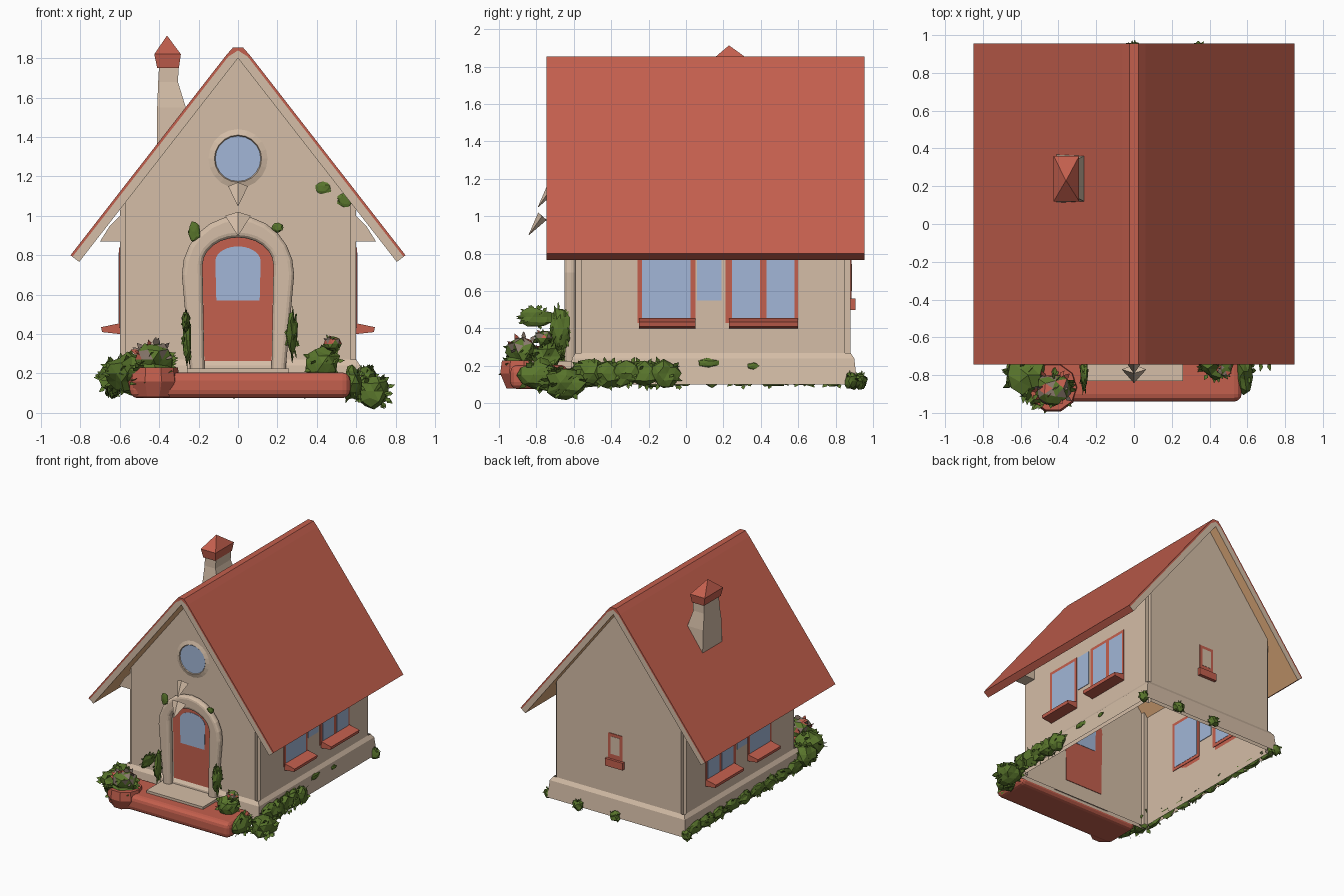
import bpy, bmesh, math, random
from mathutils import Vector

if "Cube" in bpy.data.objects:
    bpy.data.objects.remove(bpy.data.objects["Cube"])

random.seed(4)


def mat(name, rgb):
    m = bpy.data.materials.new(name)
    m.diffuse_color = (*rgb, 1)
    m.use_nodes = True
    m.node_tree.nodes["Principled BSDF"].inputs["Base Color"].default_value = m.diffuse_color
    return m


RED = mat("brick red", (0.55, 0.115, 0.075))
CREAM = mat("cream plaster", (0.66, 0.51, 0.385))
BLUE = mat("glass blue", (0.36, 0.47, 0.68))
GREEN = mat("leaf green", (0.10, 0.18, 0.025))
WOOD = mat("orange wood", (0.74, 0.41, 0.20))
GREY = mat("dull blossom", (0.25, 0.19, 0.15))


def finish(name, bm, mats, recalc=True):
    if recalc:
        bmesh.ops.recalc_face_normals(bm, faces=bm.faces)
    me = bpy.data.meshes.new(name)
    bm.to_mesh(me)
    bm.free()
    for m in mats:
        me.materials.append(m)
    ob = bpy.data.objects.new(name, me)
    bpy.context.collection.objects.link(ob)
    return ob


def prism(name, pts, axis, a, b, mats, rule=None, drop=None):
    """Closed outline extruded from a to b along x or y."""
    bm = bmesh.new()
    put = (lambda u, w, t: (u, t, w)) if axis == 'y' else (lambda u, w, t: (t, u, w))
    A = [bm.verts.new(put(u, w, a)) for u, w in pts]
    B = [bm.verts.new(put(u, w, b)) for u, w in pts]
    bm.faces.new(A)
    bm.faces.new(B[::-1])
    for i in range(len(pts)):
        j = (i + 1) % len(pts)
        bm.faces.new((A[i], B[i], B[j], A[j]))
    bmesh.ops.recalc_face_normals(bm, faces=bm.faces)
    bm.normal_update()
    if rule:
        for f in bm.faces:
            f.material_index = rule(f)
    if drop:
        bmesh.ops.delete(bm, geom=[f for f in bm.faces if drop(f)], context='FACES')
    return finish(name, bm, mats, recalc=False)


def box(name, x, y, z, m, bevel=0):
    ob = prism(name, [(x[0], z[0]), (x[1], z[0]), (x[1], z[1]), (x[0], z[1])], 'y', y[0], y[1], [m])
    if bevel:
        md = ob.modifiers.new("bevel", 'BEVEL')
        md.width, md.segments = bevel, 3
    return ob


def arch(r, foot, spring, h, base, n=12):
    """Arched outline, right foot over the top to the left foot."""
    top = [(r * math.cos(math.pi * i / n), spring + h * math.sin(math.pi * i / n)) for i in range(n + 1)]
    return [(foot, base)] + top + [(-foot, base)]


def loft(name, rings, m, cap=False):
    bm = bmesh.new()
    vs = [[bm.verts.new(p) for p in r] for r in rings]
    n = len(rings[0])
    for a, b in zip(vs, vs[1:]):
        for i in range(n):
            bm.faces.new((a[i], a[(i + 1) % n], b[(i + 1) % n], b[i]))
    if cap:
        bm.faces.new(vs[0][::-1])
        bm.faces.new(vs[-1])
    return finish(name, bm, [m])


def foliage(name, c, r, leaves=25, flower=0.0):
    """Ragged clump with loose leaves; a share of the faces are blossoms."""
    bm = bmesh.new()
    bmesh.ops.create_icosphere(bm, subdivisions=2, radius=1)
    for v in bm.verts:
        v.co *= random.uniform(0.65, 1.02)
    for _ in range(leaves):
        d = Vector([random.gauss(0, 1) for _ in range(3)]).normalized()
        s = d.orthogonal().normalized() * 0.16
        bm.faces.new([bm.verts.new(p) for p in (d * 0.7, d * 0.9 + s, d * 1.15, d * 0.9 - s)])
    for v in bm.verts:
        v.co = Vector([c[i] + v.co[i] * r[i] for i in range(3)])
        v.co.z = max(v.co.z, 0.0)
    for f in bm.faces:
        if f.calc_center_median().z > c[2] and random.random() < flower:
            f.material_index = random.choice((1, 2, 2))
    return finish(name, bm, [GREEN, RED, GREY], recalc=False)


# Walls: open-bottomed shell with softened corners, reaching into the roof
X, Y0, Y1 = 0.60, -0.59, 0.88
walls = prism("walls", [(-X, 0.1), (X, 0.1), (X, 1.05), (0, 1.82), (-X, 1.05)], 'y', Y0, Y1, [CREAM],
              drop=lambda f: abs(f.normal.z) > 0.3)
bm = bmesh.new()
bm.from_mesh(walls.data)
bmesh.ops.bevel(bm, geom=[e for e in bm.edges if abs(e.verts[0].co.x - e.verts[1].co.x) < 1e-4
                          and abs(e.verts[0].co.y - e.verts[1].co.y) < 1e-4],
                offset=0.03, segments=2, affect='EDGES')
bm.to_mesh(walls.data)
bm.free()


# Plinth skirt
def foot(d, z):
    return [(-X - d, Y0 - d, z), (X + d, Y0 - d, z), (X + d, Y1 + d, z), (-X - d, Y1 + d, z)]


loft("plinth", [foot(0, 0.27), foot(0.02, 0.24), foot(0.035, 0.1)], CREAM)

# Roof: red covering over a board with cream gable edges and wooden underside
outer = [(-0.85, 0.80), (-0.06, 1.815), (-0.025, 1.855), (0.025, 1.855), (0.06, 1.815), (0.85, 0.80)]
middle = [(0.84, 0.792), (0.05, 1.807), (0, 1.84), (-0.05, 1.807), (-0.84, 0.792)]
inner = [(0.806, 0.766), (0, 1.80), (-0.806, 0.766)]


def board_rule(f):
    if abs(f.normal.y) > 0.5:
        return 1
    return 2 if f.normal.z < -0.1 and abs(f.calc_center_median().x) < 0.7 else 0


prism("roof_covering", outer + middle, 'y', -0.745, 0.955, [RED])
prism("roof_board", middle[::-1] + inner, 'y', -0.745, 0.955, [RED, CREAM, WOOD], board_rule)
for s in (-1, 1):
    prism("eave_bracket", [(s * 0.6, 0.87), (s * 0.70, 0.87), (s * 0.65, 0.95), (s * 0.6, 1.0)],
          'y', -0.56, -0.45, [CREAM])


# Chimney with pyramid cap
def rect(x0, x1, y0, y1, z):
    return [(x0, y0, z), (x1, y0, z), (x1, y1, z), (x0, y1, z)]


loft("chimney", [rect(-0.41, -0.25, 0.11, 0.37, 1.3), rect(-0.41, -0.265, 0.12, 0.36, 1.55),
                 rect(-0.405, -0.305, 0.14, 0.34, 1.68), rect(-0.40, -0.30, 0.14, 0.34, 1.77)], CREAM, True)
loft("chimney_cap", [rect(-0.41, -0.30, 0.13, 0.35, 1.75), rect(-0.425, -0.29, 0.12, 0.36, 1.82),
                     rect(-0.362, -0.358, 0.228, 0.232, 1.912)], RED, True)

# Door, its glass and the arched surround
T = 0.0045
prism("door", arch(0.18, 0.17, 0.75, 0.14, 0.22), 'y', Y0 - T, Y0 + T, [RED])
prism("door_glass", arch(0.115, 0.11, 0.77, 0.075, 0.57), 'y', Y0 - T - 0.003, Y0 + T + 0.003, [BLUE])
ring = arch(0.285, 0.24, 0.70, 0.30, 0.2) + arch(0.18, 0.17, 0.75, 0.14, 0.2)[::-1]
surround = prism("door_surround", ring, 'y', -0.65, Y0, [CREAM])
md = surround.modifiers.new("bevel", 'BEVEL')
md.width, md.segments, md.limit_method = 0.025, 3, 'ANGLE'

# Keystone spike and small ornament above the door
for name, y, z, r in (("keystone", -0.79, 1.0, 0.065), ("gable_ornament", -0.74, 1.15, 0.05)):
    loft(name, [[(-r, y + 0.02, z), (0, y, z + 0.02), (r, y + 0.02, z), (0, y + 0.045, z - 0.02)],
                [(-0.002, y - 0.05, z - 0.1), (0, y - 0.052, z - 0.1),
                 (0.002, y - 0.05, z - 0.1), (0, y - 0.048, z - 0.1)]], CREAM, True)


# Round gable window
def circle(r, n=20):
    return [(r * math.cos(2 * math.pi * i / n), 1.29 + r * math.sin(2 * math.pi * i / n)) for i in range(n)]


prism("gable_glass", circle(0.115), 'y', Y0 - T, Y0 + T, [BLUE])
rim = bmesh.new()
rings = [[rim.verts.new((u, y, w)) for u, w in circle(r)] for r, y in ((0.115, Y0), (0.12, Y0 - 0.01), (0.15, Y0))]
for a, b in zip(rings, rings[1:]):
    for i in range(20):
        rim.faces.new((a[i], a[(i + 1) % 20], b[(i + 1) % 20], b[i]))
finish("gable_window_rim", rim, [CREAM])

# Side windows: frames, panes and sills on both walls
for s in (-1, 1):
    wx = s * X

    def plate(name, y0, y1, z0, z1, t, m):
        box(name, (wx - t, wx + t), (y0, y1), (z0, z1), m)

    plate("window_frame", -0.26, 0.05, 0.43, 0.84, T, RED)
    plate("window_pane", -0.235, 0.025, 0.455, 0.815, T + 0.002, BLUE)
    plate("middle_pane", 0.06, 0.19, 0.55, 0.83, T, BLUE)
    plate("window_frame", 0.21, 0.60, 0.43, 0.84, T, RED)
    for y0 in (0.245, 0.43):
        plate("window_pane", y0, y0 + 0.15, 0.455, 0.815, T + 0.002, BLUE)
    for y0, y1 in ((-0.25, 0.05), (0.23, 0.60)):
        sill = [(wx, 0.40), (s * 0.69, 0.41), (s * 0.695, 0.435), (wx, 0.455)]
        prism("window_sill", sill, 'y', y0, y1, [RED])

# Small back window
box("back_frame", (-0.035, 0.095), (Y1 - T, Y1 + T), (0.54, 0.77), RED)
box("back_pane", (-0.01, 0.07), (Y1 - 0.0065, Y1 + 0.0065), (0.60, 0.745), CREAM)
box("back_sill", (-0.05, 0.11), (Y1, Y1 + 0.025), (0.50, 0.56), RED)

# Porch step, landing and planters
box("porch_step", (-0.55, 0.57), (-0.94, -0.63), (0.075, 0.205), RED, 0.04)
box("landing", (-0.26, 0.26), (-0.83, -0.59), (0.12, 0.225), CREAM)


def ring_pts(cx, cy, r, z, n=10):
    return [(cx + r * math.cos(2 * math.pi * i / n), cy + r * math.sin(2 * math.pi * i / n), z) for i in range(n)]


loft("planter", [ring_pts(-0.43, -0.865, 0.10, 0.08), ring_pts(-0.43, -0.865, 0.135, 0.16),
                 ring_pts(-0.43, -0.865, 0.125, 0.23)], RED, True)

# Bushes and flowers at the front
foliage("planter_flowers", (-0.43, -0.87, 0.27), (0.11, 0.10, 0.10), 40, 0.55)
foliage("planter_leaves", (-0.45, -0.89, 0.19), (0.14, 0.11, 0.08), 30)
foliage("left_bush", (-0.56, -0.80, 0.20), (0.13, 0.14, 0.11))
foliage("left_corner_bush", (-0.62, -0.66, 0.18), (0.10, 0.12, 0.10))
foliage("right_bush", (0.43, -0.74, 0.25), (0.10, 0.09, 0.09))
foliage("right_flowers", (0.48, -0.76, 0.35), (0.05, 0.05, 0.05), 15, 0.6)
foliage("right_corner_bush", (0.58, -0.78, 0.15), (0.06, 0.13, 0.10))
foliage("right_trailing_bush", (0.69, -0.64, 0.11), (0.10, 0.13, 0.10))

# Hedges along the side walls
for i in range(5):
    foliage("right_hedge", (0.655, -0.52 + i * 0.1, 0.16), (0.06, 0.10, 0.085), 12)
for i in range(9):
    foliage("left_hedge", (-0.635, -0.52 + i * 0.165, 0.14), (0.04, 0.11, 0.06), 12)
for x, y in ((0.64, 0.88), (-0.64, 0.90), (0.0, 0.93), (0.34, 0.93)):
    foliage("back_tuft", (x, y, 0.12), (0.05, 0.04, 0.05), 10)

# Vines on the doorway and moss patches
foliage("left_vine", (-0.26, -0.68, 0.37), (0.025, 0.05, 0.14), 20)
foliage("left_vine_top", (-0.265, -0.80, 0.46), (0.025, 0.10, 0.06), 15)
foliage("right_vine", (0.275, -0.67, 0.40), (0.035, 0.06, 0.13), 20)
for x, y, z, rx, ry, rz in ((0.43, -0.59, 1.14, 0.05, 0.01, 0.035), (0.54, -0.59, 1.08, 0.05, 0.01, 0.045),
                            (0.20, -0.645, 0.94, 0.035, 0.015, 0.03), (-0.22, -0.645, 0.92, 0.035, 0.015, 0.06),
                            (0.625, 0.12, 0.215, 0.012, 0.07, 0.03), (0.625, 0.36, 0.20, 0.012, 0.04, 0.02)):
    foliage("moss_patch", (x, y, z), (rx, ry, rz), 0)
